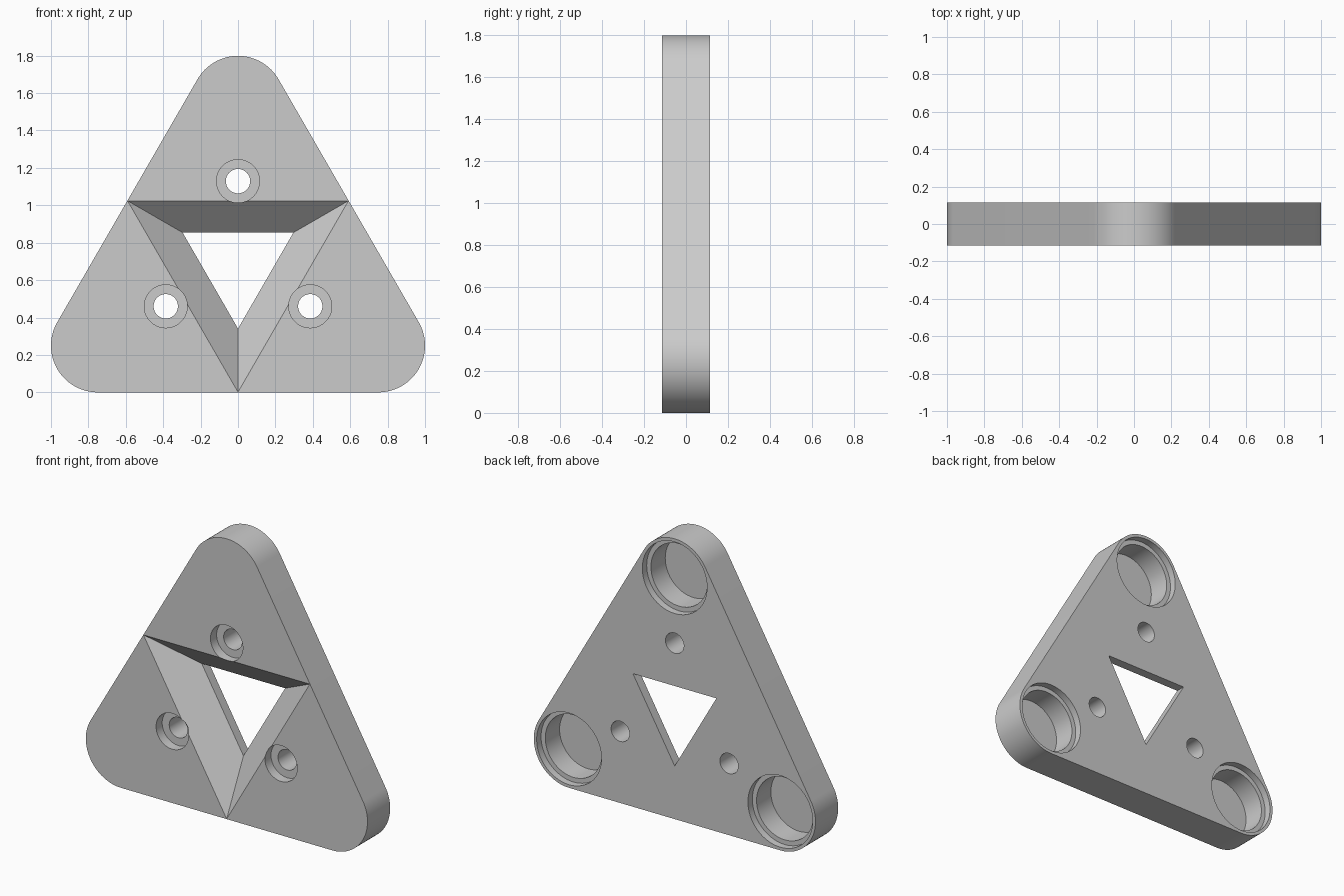
import bpy, bmesh
from math import radians, cos, sin, pi

cube = bpy.data.objects.get("Cube")
if cube:
    bpy.data.objects.remove(cube, do_unlink=True)

HALF = 0.115            # half the plate thickness
CORNER_R = 0.25         # corner rounding
CORNER_DIST = 0.866     # plate centre to corner centre
MID_Z = CORNER_R + CORNER_DIST / 2
UP = [90, 210, 330]     # directions of the three corners

grey = bpy.data.materials.new("plain grey")
grey.use_nodes = True
colour = (0.6, 0.6, 0.6, 1)
grey.diffuse_color = colour
grey.node_tree.nodes["Principled BSDF"].inputs["Base Color"].default_value = colour


def polar(dist, deg, centre=(0, MID_Z)):
    a = radians(deg)
    return centre[0] + dist * cos(a), centre[1] + dist * sin(a)


def circle(r, centre, n=64):
    return [polar(r, 360 * i / n, centre) for i in range(n)]


def loft(name, sections):
    """Closed solid through outlines in x-z, each placed at a depth y."""
    bm = bmesh.new()
    rings = [[bm.verts.new((x, y, z)) for x, z in pts] for y, pts in sections]
    for a, b in zip(rings, rings[1:]):
        for i in range(len(a)):
            j = (i + 1) % len(a)
            bm.faces.new((a[i], a[j], b[j], b[i]))
    bm.faces.new(rings[0])
    bm.faces.new(rings[-1])
    bmesh.ops.recalc_face_normals(bm, faces=bm.faces)
    mesh = bpy.data.meshes.new(name)
    bm.to_mesh(mesh)
    bm.free()
    mesh.materials.append(grey)
    obj = bpy.data.objects.new(name, mesh)
    bpy.context.collection.objects.link(obj)
    return obj


# Rounded triangular plate
outline = []
for d in UP:
    centre = polar(CORNER_DIST, d)
    outline += [polar(CORNER_R, d - 60 + 120 * i / 32, centre) for i in range(33)]
plate = loft("triangular_plate", [(-HALF, outline), (HALF, outline)])

cutters = []

# Inverted triangular window: wide funnel at the front, short straight throat
def triangle(r):
    return [polar(r, d + 180) for d in UP]

BIG, SMALL = 0.682, 0.342
THROAT = 0.055
slope = (BIG - SMALL) / (THROAT + HALF)
over = 0.0005
cutters.append(loft("window_cutter", [
    (-HALF - over, triangle(BIG + slope * over)), (THROAT, triangle(SMALL)),
    (HALF + 0.1, triangle(SMALL))]))

for d in UP:
    # Counterbored screw hole, wide at the front
    c = polar(0.446, d)
    wide, narrow = circle(0.115, c), circle(0.065, c)
    step = -HALF + 0.062
    cutters.append(loft("screw_hole_cutter", [
        (-HALF - 0.1, wide), (step, wide), (step, narrow), (HALF + 0.1, narrow)]))

    # Stepped blind pocket in the back of each corner
    c = polar(CORNER_DIST, d)
    wide, narrow = circle(0.23, c), circle(0.2, c)
    step, floor = HALF - 0.045, HALF - 0.19
    cutters.append(loft("pocket_cutter", [
        (floor, narrow), (step, narrow), (step, wide), (HALF + 0.1, wide)]))

# Cut the openings and discard the cutters
bpy.ops.object.select_all(action="DESELECT")
bpy.context.view_layer.objects.active = plate
plate.select_set(True)
for cutter in cutters:
    cutter.hide_render = True
    mod = plate.modifiers.new("cut", "BOOLEAN")
    mod.operation = "DIFFERENCE"
    mod.solver = "EXACT"
    mod.object = cutter
    bpy.ops.object.modifier_apply(modifier=mod.name)
    bpy.data.objects.remove(cutter, do_unlink=True)

bpy.ops.object.shade_smooth_by_angle(angle=radians(25))
